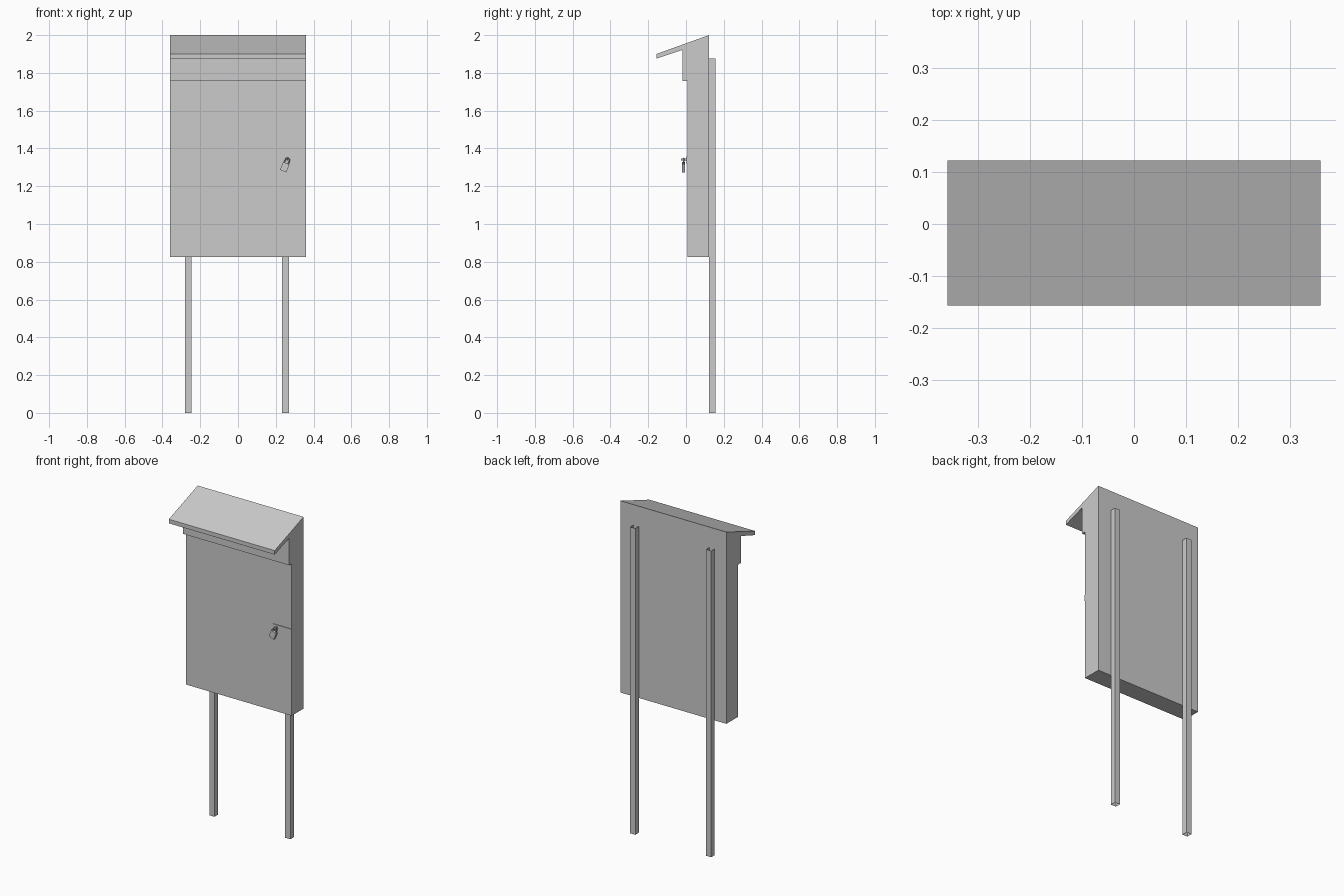
import bpy, bmesh, math
from mathutils import Matrix

if "Cube" in bpy.data.objects:
    bpy.data.objects.remove(bpy.data.objects["Cube"])

grey = bpy.data.materials.new("painted_grey")
grey.diffuse_color = (0.6, 0.6, 0.6, 1)
grey.use_nodes = True
grey.node_tree.nodes["Principled BSDF"].inputs["Base Color"].default_value = grey.diffuse_color


def finish(name, bm):
    bmesh.ops.recalc_face_normals(bm, faces=bm.faces)
    mesh = bpy.data.meshes.new(name)
    bm.to_mesh(mesh)
    bm.free()
    mesh.materials.append(grey)
    obj = bpy.data.objects.new(name, mesh)
    bpy.context.collection.objects.link(obj)
    return obj


def box(name, lo, hi):
    bm = bmesh.new()
    size = [h - l for l, h in zip(lo, hi)]
    mid = [(h + l) / 2 for l, h in zip(lo, hi)]
    bmesh.ops.create_cube(bm, size=1, matrix=Matrix.Translation(mid) @ Matrix.Diagonal((*size, 1)))
    return finish(name, bm)


def extrude_profile(name, points, x0, x1):
    # side profile in (y, z), extruded along x
    bm = bmesh.new()
    face = bm.faces.new([bm.verts.new((x0, y, z)) for y, z in points])
    out = bmesh.ops.extrude_face_region(bm, geom=[face])["geom"]
    bmesh.ops.translate(bm, vec=(x1 - x0, 0, 0),
                        verts=[v for v in out if isinstance(v, bmesh.types.BMVert)])
    return finish(name, bm)


def open_tube(name, x0, x1, y0, y1, height):
    # square tube of thin sheet, open at both ends
    bm = bmesh.new()
    corners = [(x0, y0), (x1, y0), (x1, y1), (x0, y1)]
    low = [bm.verts.new((x, y, 0)) for x, y in corners]
    top = [bm.verts.new((x, y, height)) for x, y in corners]
    for i in range(4):
        j = (i + 1) % 4
        bm.faces.new((low[i], low[j], top[j], top[i]))
    return finish(name, bm)


# cabinet with sloping canopy and header
extrude_profile("cabinet", [
    (0.122, 0.825), (0.122, 2.0), (-0.157, 1.9), (-0.157, 1.875),
    (-0.018, 1.922), (-0.018, 1.757), (0.007, 1.757), (0.007, 0.825)], -0.359, 0.359)

# rear support posts
open_tube("left_post", -0.281, -0.246, 0.123, 0.157, 1.877)
open_tube("right_post", 0.234, 0.269, 0.123, 0.157, 1.877)

# hasp plate and staple
box("hasp_plate", (0.234, 0.003, 1.32), (0.359, 0.007, 1.357))
box("staple", (0.259, -0.026, 1.335), (0.265, 0.004, 1.347))

# hanging padlock: tilted body with a bent shackle
tilt = Matrix.Translation((0.262, -0.012, 1.338)) @ Matrix.Rotation(math.radians(22), 4, 'Y')
body = box("padlock_body", (-0.018, -0.008, -0.062), (0.018, 0.008, -0.018))
body.matrix_world = tilt

curve = bpy.data.curves.new("shackle_path", 'CURVE')
curve.dimensions = '3D'
curve.bevel_depth = 0.003
curve.bevel_resolution = 0
arc = [(0.011 * math.cos(a), 0, 0.011 * math.sin(a)) for a in (math.pi * i / 6 for i in range(7))]
path = [(0.011, 0, -0.02)] + arc + [(-0.011, 0, -0.02)]
spline = curve.splines.new('POLY')
spline.points.add(len(path) - 1)
for p, co in zip(spline.points, path):
    p.co = (*co, 1)
curve.materials.append(grey)
shackle = bpy.data.objects.new("padlock_shackle", curve)
shackle.matrix_world = tilt
bpy.context.collection.objects.link(shackle)
